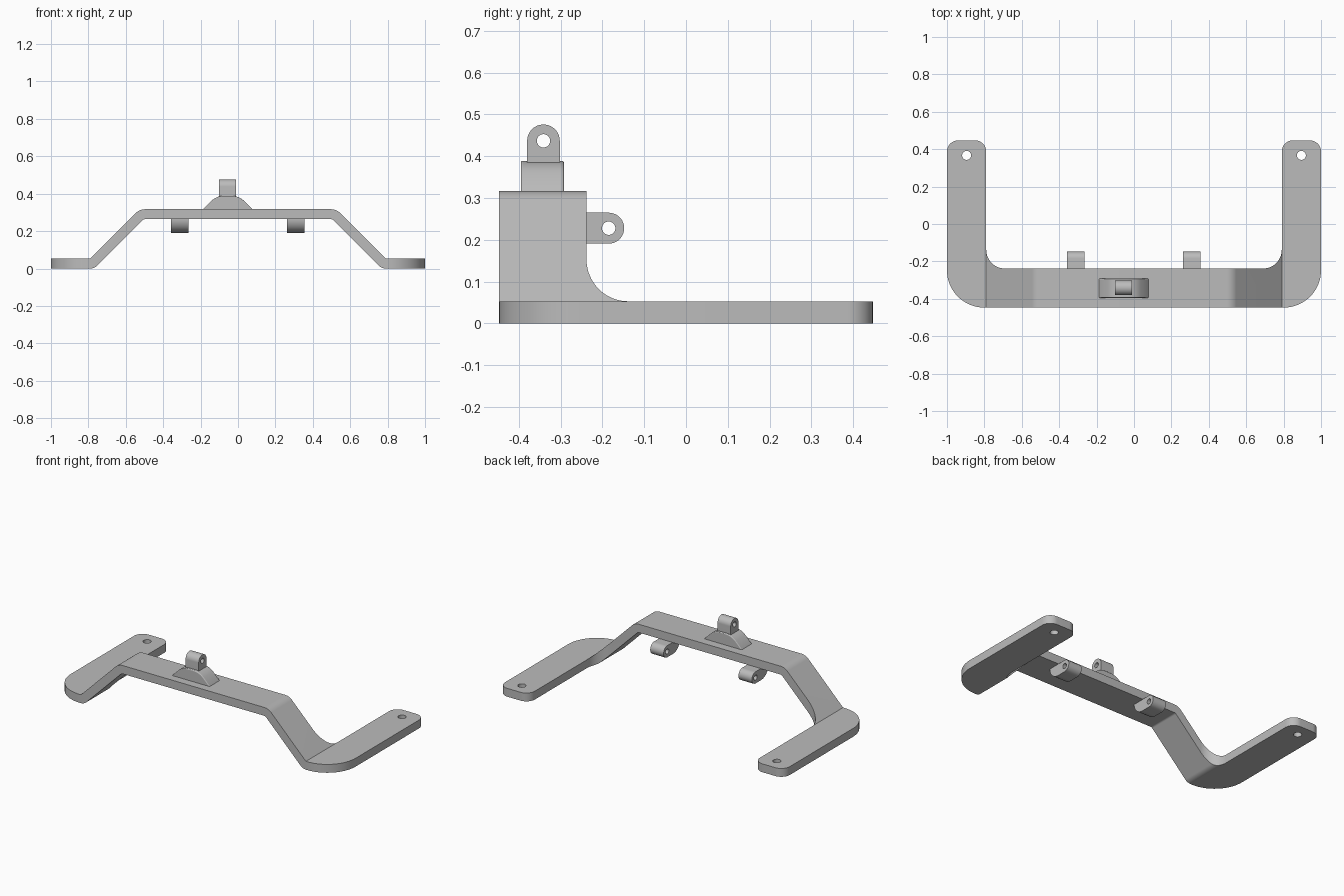
import bpy, bmesh, math
from mathutils import Vector

if "Cube" in bpy.data.objects:
    bpy.data.objects.remove(bpy.data.objects["Cube"], do_unlink=True)

grey = bpy.data.materials.new("plain grey")
grey.use_nodes = True
COLOUR = (0.5, 0.5, 0.5, 1)
grey.diffuse_color = COLOUR
grey.node_tree.nodes["Principled BSDF"].inputs["Base Color"].default_value = COLOUR

# Axis mapping: profile (u, v) and extrusion depth w to a 3D point
AXES = {"x": lambda u, v, w: (w, u, v),
        "y": lambda u, v, w: (u, w, v),
        "z": lambda u, v, w: (u, v, w)}


def rounded(corners, steps=16):
    """Turn (u, v, radius) corners into an outline with true arc fillets."""
    out = []
    for i, (u, v, r) in enumerate(corners):
        p = Vector((u, v))
        if r == 0:
            out.append(p)
            continue
        a = (Vector(corners[i - 1][:2]) - p).normalized()
        b = (Vector(corners[(i + 1) % len(corners)][:2]) - p).normalized()
        half = a.angle(b) / 2
        centre = p + (a + b).normalized() * (r / math.sin(half))
        start = p + a * (r / math.tan(half)) - centre
        end = p + b * (r / math.tan(half)) - centre
        sweep = math.pi - 2 * half
        for k in range(steps + 1):
            t = k / steps
            out.append(centre + (start * math.sin((1 - t) * sweep)
                                 + end * math.sin(t * sweep)) / math.sin(sweep))
    return out


def prism(name, outline, axis, low, high):
    """Extrude an outline along an axis."""
    bm = bmesh.new()
    base = [bm.verts.new(AXES[axis](p[0], p[1], low)) for p in outline]
    face = bm.faces.new(base)
    moved = bmesh.ops.extrude_face_region(bm, geom=[face])["geom"]
    shift = Vector(AXES[axis](0, 0, high - low))
    bmesh.ops.translate(bm, vec=shift,
                        verts=[g for g in moved if isinstance(g, bmesh.types.BMVert)])
    bmesh.ops.remove_doubles(bm, verts=bm.verts[:], dist=1e-5)
    bmesh.ops.recalc_face_normals(bm, faces=bm.faces[:])
    mesh = bpy.data.meshes.new(name)
    bm.to_mesh(mesh)
    bm.free()
    mesh.materials.append(grey)
    obj = bpy.data.objects.new(name, mesh)
    bpy.context.collection.objects.link(obj)
    return obj


def select(obj):
    bpy.ops.object.select_all(action="DESELECT")
    obj.select_set(True)
    bpy.context.view_layer.objects.active = obj


def combine(obj, tool, operation):
    """Apply a boolean and discard the cutter."""
    mod = obj.modifiers.new("cut", "BOOLEAN")
    mod.operation, mod.solver, mod.object = operation, "EXACT", tool
    select(obj)
    bpy.ops.object.modifier_apply(modifier=mod.name)
    bpy.data.objects.remove(tool, do_unlink=True)


def drill(obj, axis, u, v, radius, low, high):
    ring = [(u + radius * math.cos(k * math.tau / 32),
             v + radius * math.sin(k * math.tau / 32)) for k in range(32)]
    combine(obj, prism("drill", ring, axis, low, high), "DIFFERENCE")


def smooth(obj):
    select(obj)
    bpy.ops.object.shade_smooth_by_angle(angle=math.radians(30))


def symmetric(half):
    return half + [(-u, v, r) for u, v, r in reversed(half)]


# Bent bar: U-shaped plan intersected with the raised front profile
FRONT, BACK, THICK, TOP = -0.447, 0.447, 0.053, 0.317
plan = symmetric([(1, FRONT, 0.2), (1, BACK, 0.06), (0.79, BACK, 0.06), (0.79, -0.238, 0.1)])
bend = symmetric([(0.768, 0, 0.055), (1.1, 0, 0), (1.1, THICK, 0), (0.79, THICK, 0),
                  (0.526, TOP, 0.07)])
# Close the profile along the underside of the raised middle
bend += [(-0.504, TOP - THICK, 0.02), (0.504, TOP - THICK, 0.02)]
frame = prism("bent_frame", rounded(plan), "z", -0.1, 0.5)
combine(frame, prism("bend_profile", rounded(bend), "y", -0.6, 0.6), "INTERSECT")
for side in (-1, 1):
    drill(frame, "z", side * 0.895, 0.367, 0.024, -0.1, 0.2)
smooth(frame)

# Rounded mound on the middle of the bar
mound = prism("lug_mound", rounded([(-0.19, 0.31, 0), (0.08, 0.31, 0), (0.077, 0.317, 0),
                                    (0.005, 0.389, 0.1), (-0.115, 0.389, 0.1),
                                    (-0.187, 0.317, 0)]), "y", -0.395, -0.292)
soft = mound.modifiers.new("soft edges", "BEVEL")
soft.width, soft.segments, soft.angle_limit = 0.008, 3, math.radians(50)
smooth(mound)

# Upright lug with a cross hole
top_lug = prism("top_lug", rounded([(-0.38, 0.37, 0), (-0.302, 0.37, 0),
                                    (-0.302, 0.476, 0.0389), (-0.38, 0.476, 0.0389)]),
                "x", -0.102, -0.01)
drill(top_lug, "x", -0.341, 0.437, 0.016, -0.2, 0.1)
smooth(top_lug)

# Two rear lugs under the bar, curving up into it at the front
for name, x in (("right_rear_lug", -0.312), ("left_rear_lug", 0.308)):
    lug = prism(name, rounded([(-0.315, 0.265, 0), (-0.315, 0.191, 0.0735),
                               (-0.148, 0.191, 0.0369), (-0.148, 0.265, 0.0369)]),
                "x", x - 0.047, x + 0.047)
    drill(lug, "x", -0.185, 0.228, 0.016, x - 0.1, x + 0.1)
    smooth(lug)
